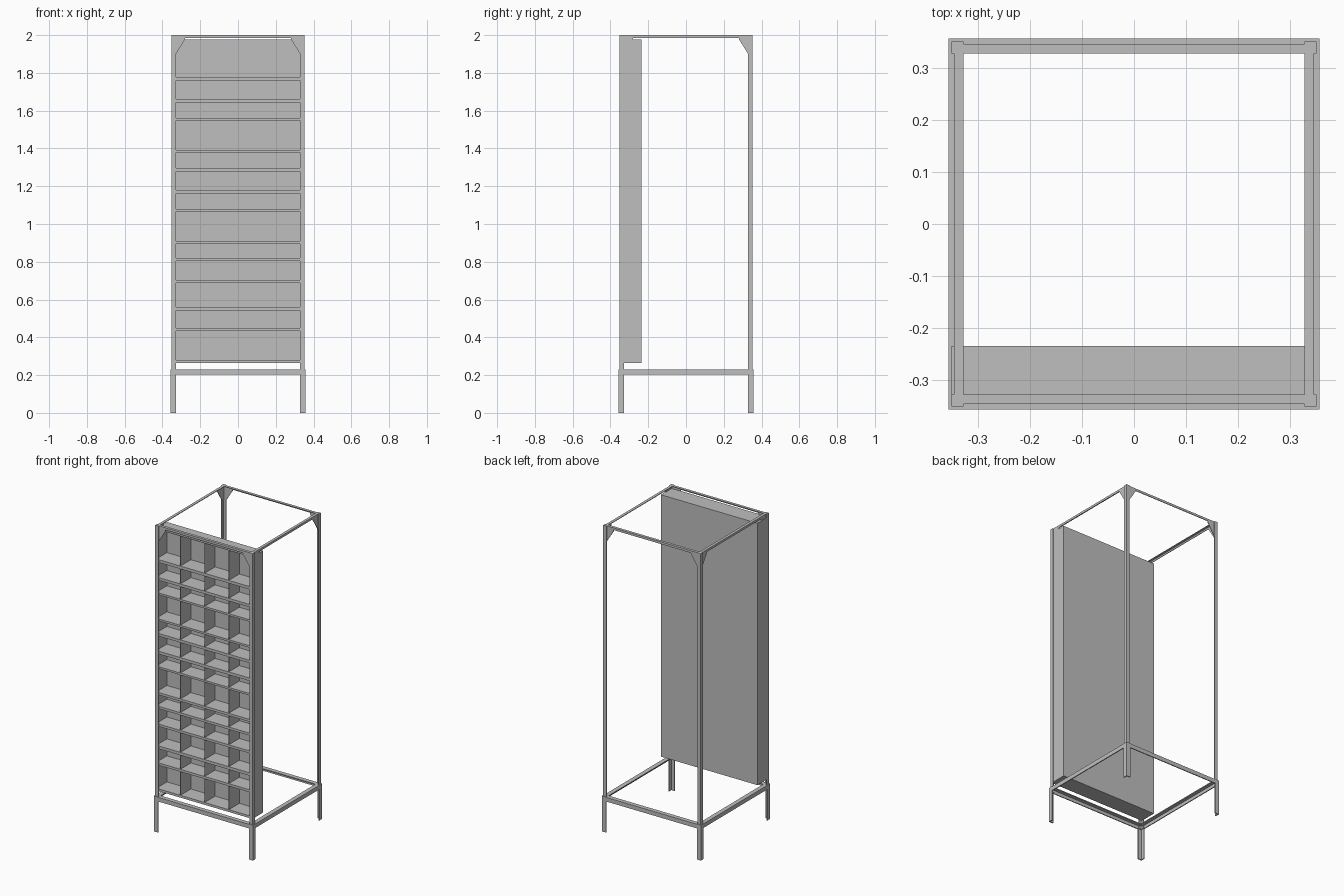
import bpy, bmesh
from mathutils import Vector

if "Cube" in bpy.data.objects:
    bpy.data.objects.remove(bpy.data.objects["Cube"], do_unlink=True)

steel = bpy.data.materials.new("grey_steel")
steel.use_nodes = True
GREY = (0.52, 0.52, 0.52, 1)
steel.diffuse_color = GREY
steel.node_tree.nodes["Principled BSDF"].inputs["Base Color"].default_value = GREY


def finish(name, bm):
    bmesh.ops.recalc_face_normals(bm, faces=bm.faces)
    mesh = bpy.data.meshes.new(name)
    bm.to_mesh(mesh)
    bm.free()
    mesh.materials.append(steel)
    ob = bpy.data.objects.new(name, mesh)
    bpy.context.collection.objects.link(ob)
    return ob


def prism(name, profile, lo, hi, place):
    """Extrude a 2D profile from lo to hi; place maps (u, v, t) to x, y, z."""
    bm = bmesh.new()
    a = [bm.verts.new(place(u, v, lo)) for u, v in profile]
    b = [bm.verts.new(place(u, v, hi)) for u, v in profile]
    n = len(profile)
    bm.faces.new(a)
    bm.faces.new(b)
    for i in range(n):
        j = (i + 1) % n
        bm.faces.new((a[i], a[j], b[j], b[i]))
    return finish(name, bm)


def box(name, x0, x1, y0, y1, z0, z1):
    return prism(name, [(x0, y0), (x1, y0), (x1, y1), (x0, y1)], z0, z1,
                 lambda u, v, t: Vector((u, v, t)))


def angle(outer, inner, top, bottom, tu, tv):
    """L section: one flange along the top, one down the outer edge."""
    return [(outer, top), (inner, top), (inner, top - tv), (outer - tu, top - tv),
            (outer - tu, bottom), (outer, bottom)]


IN = 0.329       # inner edge of all the angle bars
POST = 0.352     # outer face of the uprights
LEG = 0.358      # outer face of the legs and base
RAIL = 0.347     # outer face of the top rails

# Legs, uprights and corner gussets
gusset = [(RAIL, 1.99), (0.28, 1.99), (0.28, 1.978), (IN, 1.90), (RAIL, 1.90)]
for sx, side in ((-1, "right"), (1, "left")):
    for sy, end in ((-1, "front"), (1, "back")):
        tag = f"{end}_{side}"
        corner = lambda u, v, t: Vector((sx * u, sy * v, t))
        prism("leg_" + tag, angle(LEG, IN, LEG, IN, 0.006, 0.006), 0, 0.231, corner)
        prism("upright_" + tag, angle(POST, IN, POST, IN, 0.005, 0.005), 0.205, 2.0, corner)
        prism("gusset_x_" + tag, gusset, RAIL - 0.004, RAIL,
              lambda u, v, t: Vector((sx * u, sy * t, v)))
        prism("gusset_y_" + tag, gusset, RAIL - 0.004, RAIL,
              lambda u, v, t: Vector((sx * t, sy * u, v)))

# Base and top rails
rails = (("base_rail", angle(LEG - 0.0004, IN, 0.23, 0.203, 0.006, 0.006), LEG - 0.0004),
         ("top_rail", angle(RAIL, IN, 1.9995, 1.985, 0.004, 0.004), RAIL))
for name, section, reach in rails:
    for s, end, side in ((-1, "front", "right"), (1, "back", "left")):
        prism(f"{name}_{end}", section, -reach, reach,
              lambda u, v, t: Vector((t, s * u, v)))
        prism(f"{name}_{side}", section, -IN, IN,
              lambda u, v, t: Vector((s * u, t, v)))

# Pigeonhole cabinet between the front uprights
X0, X1, Y0, Y1, Z0, Z1 = -0.3515, 0.347, -0.3465, -0.235, 0.265, 1.976
box("cabinet_back", X0, X1, Y1 - 0.003, Y1, Z0, Z1)
box("cabinet_right_side", X0, X0 + 0.004, Y0, Y1 - 0.003, Z0, Z1)
box("cabinet_left_side", X1 - 0.004, X1, Y0, Y1 - 0.003, Z0, Z1)
box("cabinet_top", X0 + 0.004, X1 - 0.004, Y0, Y1 - 0.003, Z1 - 0.003, Z1)

# Shelves as (bottom, top) heights
shelves = [(0.265, 0.28), (0.434, 0.45), (0.542, 0.561), (0.688, 0.704), (0.804, 0.82),
           (0.894, 0.91), (1.066, 1.079), (1.161, 1.18), (1.278, 1.296), (1.378, 1.391),
           (1.548, 1.561), (1.643, 1.661), (1.759, 1.778), (1.973, 1.976)]
for i, (lo, hi) in enumerate(shelves[:-1]):
    box(f"shelf_{i + 1}", X0 + 0.004, X1 - 0.004, Y0, Y1 - 0.003, lo, hi)
    # Thin dividers making four bays per row
    for k in (-1, 0, 1):
        x = k * 0.175
        box(f"divider_{i + 1}_{k + 2}", x - 0.001, x + 0.001, Y0 + 0.001, Y1 - 0.003,
            hi, shelves[i + 1][0])
